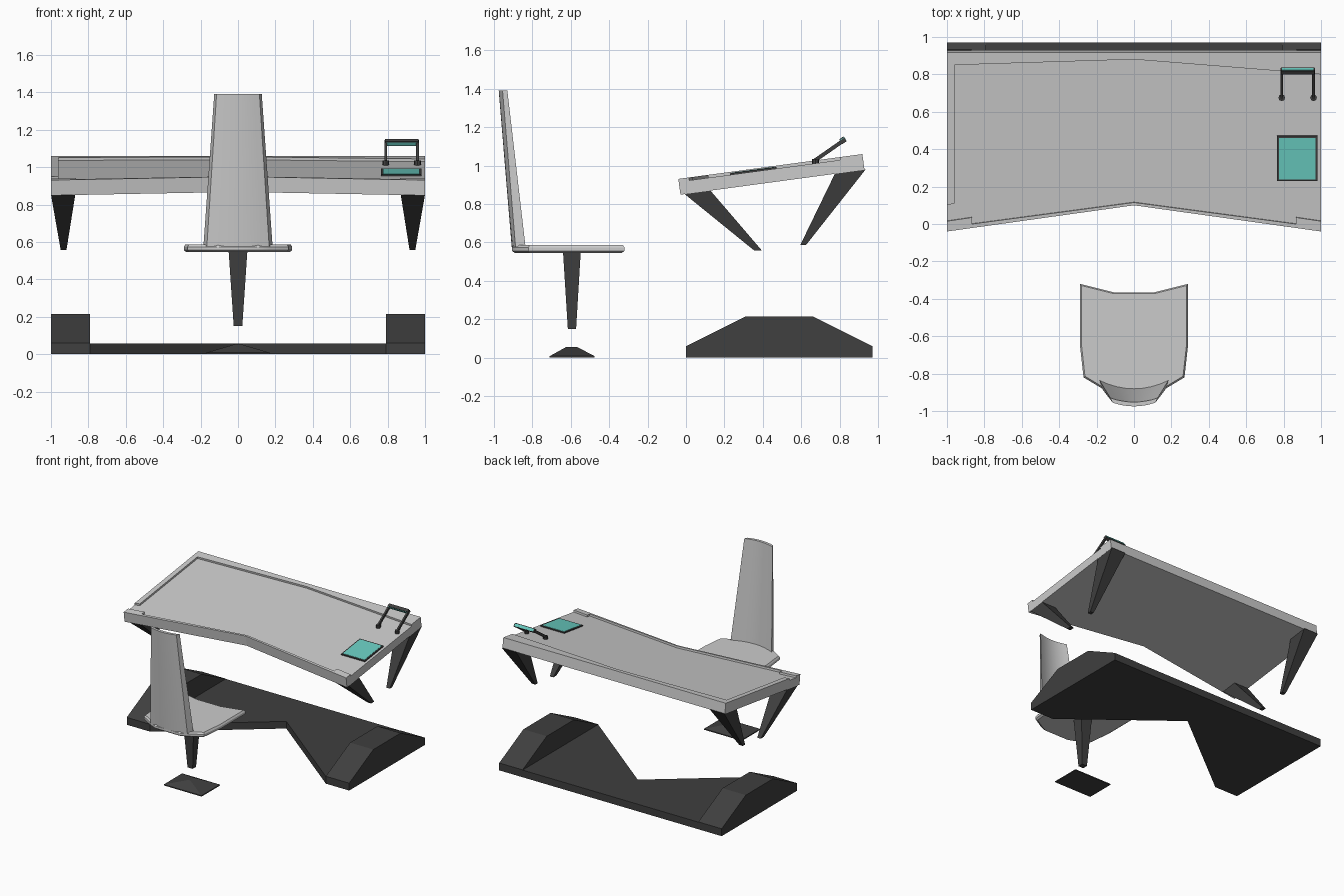
import bpy, bmesh, math
from mathutils import Vector

if "Cube" in bpy.data.objects:
    bpy.data.objects.remove(bpy.data.objects["Cube"])


def material(name, rgb):
    m = bpy.data.materials.new(name)
    m.diffuse_color = (*rgb, 1)
    m.use_nodes = True
    m.node_tree.nodes["Principled BSDF"].inputs["Base Color"].default_value = m.diffuse_color
    return m


DARK = material("dark", (0.05, 0.05, 0.05))
TEAL = material("teal", (0.14, 0.6, 0.53))


def loft(name, rings, mat=None, smooth=False):
    """Skin a list of equal-sized rings and cap both ends."""
    bm = bmesh.new()
    rows = [[bm.verts.new(p) for p in r] for r in rings]
    n = len(rows[0])
    for a, b in zip(rows, rows[1:]):
        for i in range(n):
            j = (i + 1) % n
            bm.faces.new((a[i], a[j], b[j], b[i]))
    bm.faces.new(rows[0])
    bm.faces.new(rows[-1])
    bmesh.ops.recalc_face_normals(bm, faces=bm.faces)
    me = bpy.data.meshes.new(name)
    bm.to_mesh(me)
    bm.free()
    ob = bpy.data.objects.new(name, me)
    bpy.context.collection.objects.link(ob)
    if mat:
        me.materials.append(mat)
    if smooth:
        bpy.ops.object.select_all(action='DESELECT')
        ob.select_set(True)
        bpy.context.view_layer.objects.active = ob
        bpy.ops.object.shade_smooth_by_angle(angle=math.radians(30))
    return ob


def rect(x0, x1, y0, y1):
    return [(x0, y0), (x1, y0), (x1, y1), (x0, y1)]


def flat(pts, z):
    return [(x, y, z) for x, y in pts]


def desk(x, y, w):
    """Point on the sloping desk plane, w above its rim."""
    return (x, y - 0.135 * w, 0.93 + 0.135 * (y + 0.045) + w)


def slab(name, pts, w0, w1, mat=None):
    return loft(name, [[desk(x, y, w) for x, y in pts] for w in (w0, w1)], mat)


SIDES = (("left", -1), ("right", 1))
REC = -0.015

# desk top with recessed surface and raised rims
slab("desk_top", [(-1, -0.04), (0, 0.1), (1, -0.04), (1, 0.918), (-1, 0.918)], -0.082, REC)
slab("desk_back_rim", [(-1, 0.918), (1, 0.918), (1, 0.80), (0, 0.88), (-0.96, 0.85),
                       (-0.96, 0.11), (-1, 0.10)], REC, 0)
slab("desk_front_rim", [(-1, -0.04), (0, 0.1), (1, -0.04), (1, 0.015), (0.865, 0.035), (0.865, 0),
                        (0, 0.115), (-0.865, 0), (-0.865, 0.035), (-1, 0.015)], REC, 0)

# touch pad in a dark frame
slab("pad_frame", rect(0.765, 0.98, 0.228, 0.47), REC, -0.007, DARK)
slab("pad", rect(0.775, 0.97, 0.238, 0.46), -0.009, -0.005, TEAL)

# tapered desk legs
for side, s in SIDES:
    for name, y0, y1, b0, b1, zb in (("front", -0.02, 0.115, 0.355, 0.395, 0.558),
                                     ("back", 0.765, 0.925, 0.595, 0.625, 0.587)):
        top = [desk(s * x, y, -0.08) for x, y in rect(0.87, 1.0, y0, y1)]
        loft(f"{name}_leg_{side}", [top, flat([(s * x, y) for x, y in rect(0.917, 0.948, b0, b1)], zb)], DARK)

# desk base: V-notched plate and two end blocks
plate = [(-0.79, 0), (0, 0.62), (0.79, 0), (0.79, 0.97), (-0.79, 0.97)]
loft("base_plate", [flat(plate, 0), flat(plate, 0.058)], DARK)
block = [(0, 0), (0, 0.06), (0.31, 0.215), (0.66, 0.215), (0.97, 0.06), (0.97, 0)]
for side, s in SIDES:
    loft(f"base_block_{side}", [[(s * x, y, z) for y, z in block] for x in (0.79, 1)], DARK)

# small tilted frame lamp on the desk
ORIGIN, ALONG, NORMAL = Vector((0, 0.672, 1.03)), Vector((0, 0.82, 0.57)), Vector((0, -0.57, 0.82))


def tilted_box(name, x0, x1, a0, a1, n0, n1, mat):
    ring = [ORIGIN + ALONG * a + NORMAL * n for a, n in rect(a0, a1, n0, n1)]
    loft(name, [[(x, p.y, p.z) for p in ring] for x in (x0, x1)], mat)


for side, x in (("left", 0.79), ("right", 0.96)):
    tilted_box(f"lamp_arm_{side}", x - 0.007, x + 0.007, -0.005, 0.19, -0.012, 0.008, DARK)
    ring = [(x + 0.018 * math.cos(i * math.pi / 4), 0.675 + 0.018 * math.sin(i * math.pi / 4)) for i in range(8)]
    loft(f"lamp_foot_{side}", [flat(ring, 1.005), flat(ring, 1.035)], DARK)
for name, n in (("lower", -0.014), ("upper", 0.011)):
    tilted_box(f"lamp_bar_{name}", 0.785, 0.965, 0.165, 0.19, n, n + 0.005, DARK)
tilted_box("lamp_light", 0.79, 0.96, 0.163, 0.192, -0.0095, 0.011, TEAL)

# seat with chamfered edge
half = [(0.11, -0.365), (0.29, -0.32), (0.29, -0.64), (0.27, -0.82), (0.17, -0.88), (0.11, -0.905)]
outline = half + [(-x, y) for x, y in reversed(half)]


def seat_ring(k, z):
    return [(x * k, -0.62 + (y + 0.62) * k, z) for x, y in outline]


loft("seat", [seat_ring(0.95, 0.545), seat_ring(1, 0.556), seat_ring(1, 0.574), seat_ring(0.97, 0.587)],
     None, True)


# curved, tapering backrest
def back_ring(a, tip, inner, outer, z):
    def arc(w, y_end, y_mid):
        return [(w * t, y_mid + (y_end - y_mid) * t * t, z) for t in [i / 4 for i in range(-4, 5)]]
    return arc(a, tip, inner) + arc(a * 0.9, outer + 0.02, outer)[::-1]


loft("backrest", [back_ring(0.185, -0.835, -0.88, -0.907, 0.575),
                  back_ring(0.127, -0.93, -0.952, -0.975, 1.392)], None, True)

# seat stem and low hipped floor foot
loft("seat_stem", [flat(rect(-0.05, 0.05, -0.64, -0.548), 0.55),
                   flat(rect(-0.023, 0.023, -0.615, -0.572), 0.15)], DARK)
loft("seat_foot", [flat(rect(-0.17, 0.17, -0.71, -0.475), 0), flat(rect(-0.17, 0.17, -0.71, -0.475), 0.008),
                   flat(rect(-0.01, 0.01, -0.625, -0.565), 0.055)], DARK)
